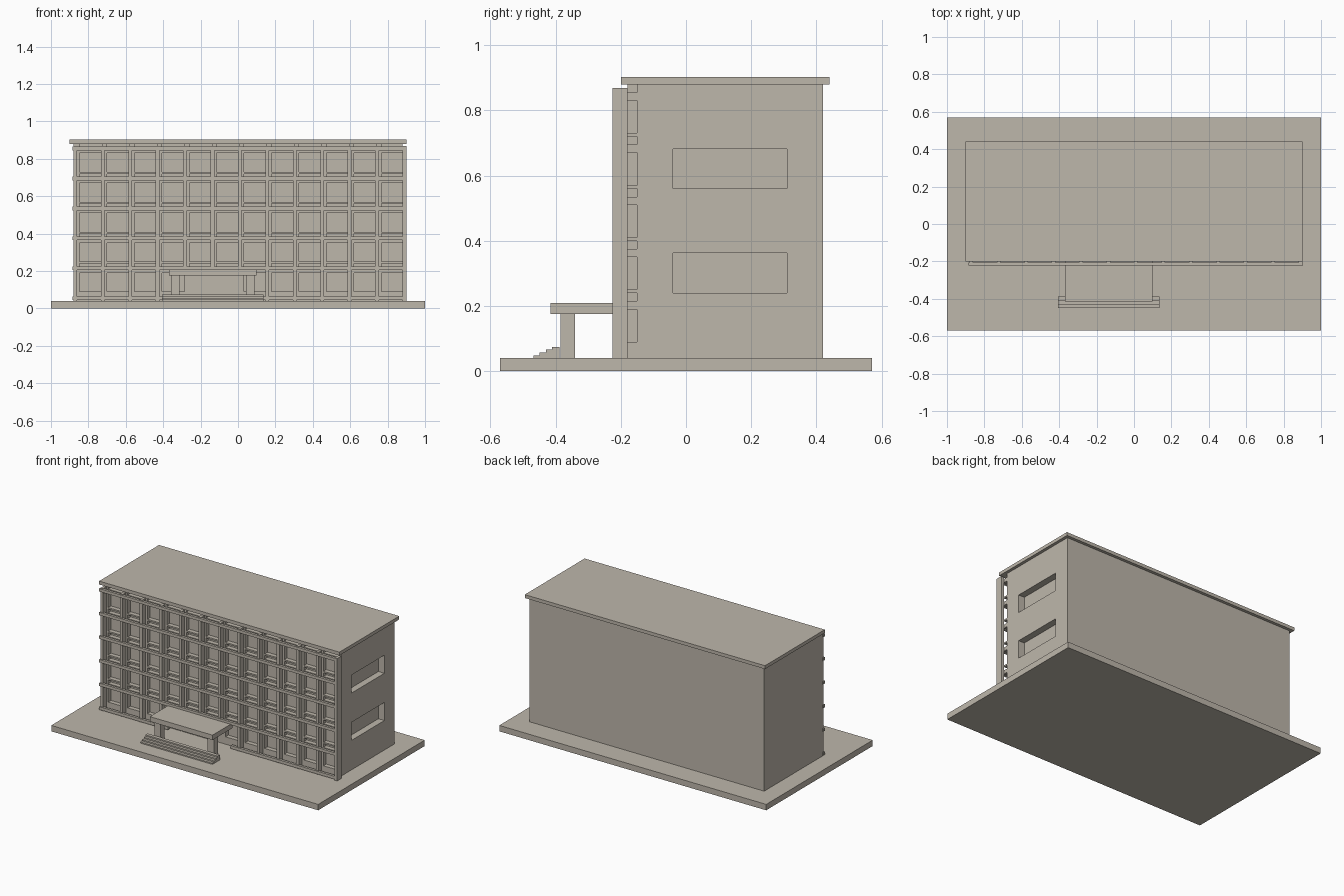
import bpy, bmesh

if "Cube" in bpy.data.objects:
    bpy.data.objects.remove(bpy.data.objects["Cube"])

stone = bpy.data.materials.new("warm_grey_stone")
stone.diffuse_color = (0.515, 0.474, 0.407, 1)
stone.use_nodes = True
stone.node_tree.nodes["Principled BSDF"].inputs["Base Color"].default_value = stone.diffuse_color


def boxes(name, items):
    """One object made of boxes given as (x0, x1, y0, y1, z0, z1)."""
    bm = bmesh.new()
    for x0, x1, y0, y1, z0, z1 in items:
        verts = bmesh.ops.create_cube(bm, size=1)["verts"]
        for v in verts:
            v.co = (x1 if v.co.x > 0 else x0,
                    y1 if v.co.y > 0 else y0,
                    z1 if v.co.z > 0 else z0)
    mesh = bpy.data.meshes.new(name)
    bm.to_mesh(mesh)
    bm.free()
    mesh.materials.append(stone)
    obj = bpy.data.objects.new(name, mesh)
    bpy.context.collection.objects.link(obj)
    return obj


COLS, ROWS = 12, 5
PITCH, STOREY = 1.76 / COLS, 0.16
LEFT = -0.88
DOOR = (4, 5)                 # bays left open behind the entrance
GROUND = 0.04

# Ground slab, roof slab and main block
boxes("ground_slab", [(-1, 1, -0.57, 0.57, 0, GROUND)])
boxes("roof_slab", [(-0.9, 0.9, -0.2, 0.44, 0.88, 0.903)])
body = boxes("main_block", [(-0.88, 0.88, -0.18, 0.42, GROUND, 0.88)])

# Recesses: windows with a slot above each, and two long side windows
cuts = []
for c in range(COLS):
    x = LEFT + 0.033 + c * PITCH
    for r in range(ROWS):
        z = 0.09 + r * STOREY
        if not (r == 0 and c in DOOR):
            cuts.append((x, x + 0.12, -0.25, -0.15, z, z + 0.1))
        top = 0.9 if r == ROWS - 1 else z + 0.15
        cuts.append((x, x + 0.12, -0.25, -0.15, z + 0.125, top))
for z in (0.24, 0.56):
    cuts.append((0.835, 1.0, -0.04, 0.31, z, z + 0.122))
cutter = boxes("window_cutter", cuts)
cutter.hide_render = True
mod = body.modifiers.new("windows", "BOOLEAN")
mod.operation = "DIFFERENCE"
mod.solver = "EXACT"
mod.object = cutter
graph = bpy.context.evaluated_depsgraph_get()
carved = bpy.data.meshes.new_from_object(body.evaluated_get(graph))
body.modifiers.clear()
body.data = carved
bpy.data.objects.remove(cutter)

# Facade lattice: upright fins, shortened above the entrance
fins = []
for i in range(COLS):
    x = LEFT + i * PITCH
    z0 = 0.205 if i in (4, 5, 6) else GROUND
    fins.append((x, x + 0.02, -0.215, -0.18, z0, 0.868))
boxes("facade_fins", fins)
boxes("end_fin", [(0.88, 0.9, -0.225, -0.18, GROUND, 0.868)])

# Facade lattice: horizontal rails, the lowest one split by the entrance
rails = [(-0.885, -0.37, -0.222, -0.205, 0.045, 0.065),
         (0.1, 0.88, -0.222, -0.205, 0.045, 0.065)]
for k in range(1, ROWS + 1):
    z = 0.045 + k * STOREY
    rails.append((-0.885, 0.88, -0.222, -0.205, z, z + 0.02))
boxes("facade_rails", rails)

# Entrance canopy on two posts
boxes("entrance_canopy", [(-0.37, 0.1, -0.415, -0.2, 0.176, 0.209)])
boxes("canopy_posts", [(x, x + 0.046, -0.385, -0.34, GROUND, 0.176)
                       for x in (-0.358, 0.042)])

# Entrance steps
boxes("entrance_steps", [(-0.405, 0.135, -0.467 + 0.0185 * i,
                          -0.4485 + 0.0185 * i if i < 3 else -0.388,
                          GROUND, 0.048 + 0.009 * i) for i in range(4)])
